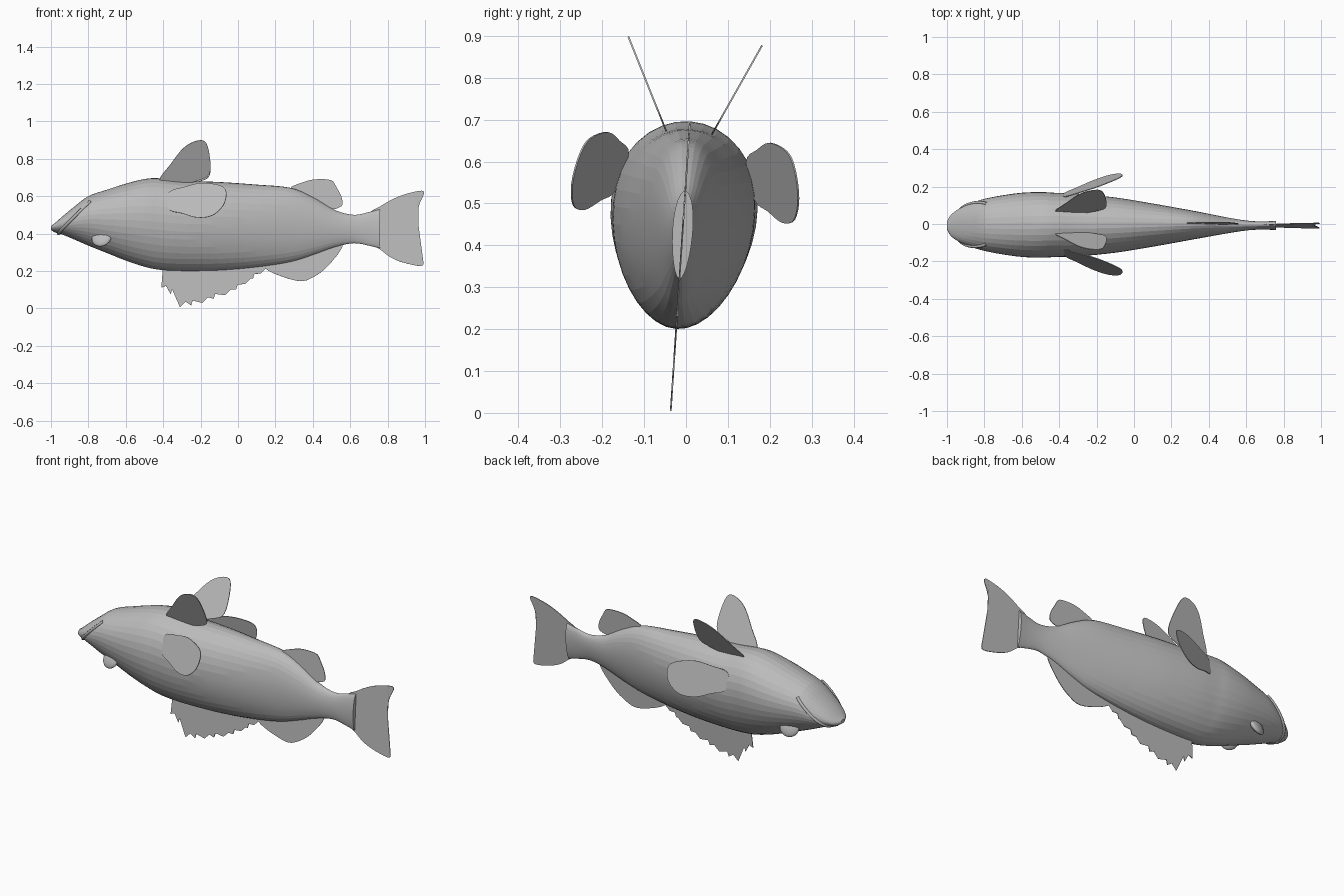
import bpy
import bmesh
import math
from mathutils import Matrix, Vector

cube = bpy.data.objects.get("Cube")
if cube:
    bpy.data.objects.remove(cube)

grey = bpy.data.materials.new("plain grey")
grey.use_nodes = True
grey.diffuse_color = (.5, .5, .5, 1)
grey.node_tree.nodes["Principled BSDF"].inputs["Base Color"].default_value = grey.diffuse_color

# The whole fish leans slightly about its long axis
ROLL = (Matrix.Translation((0, -.007, .45)) @ Matrix.Rotation(-.066, 4, 'X')
        @ Matrix.Translation((0, 0, -.45)))


def add_object(name, data, local=Matrix.Identity(4)):
    obj = bpy.data.objects.new(name, data)
    bpy.context.scene.collection.objects.link(obj)
    data.materials.append(grey)
    obj.matrix_world = ROLL @ local
    return obj


def smooth_points(points, steps, closed=False):
    """Catmull-Rom curve through points of any dimension."""
    pts = [Vector(p) for p in points]
    count = len(pts)
    pick = (lambda i: pts[i % count]) if closed else (lambda i: pts[max(0, min(count - 1, i))])
    result = []
    for i in range(count if closed else count - 1):
        a, b, c, d = (pick(i + k) for k in (-1, 0, 1, 2))
        for s in range(steps):
            t = s / steps
            result.append(b + (c - a) * t / 2 + (a * 2 - b * 5 + c * 4 - d) * t * t / 2
                          + (b * 3 - a - c * 3 + d) * t ** 3 / 2)
    if not closed:
        result.append(pts[-1])
    return result


# Body stations: x, upper edge, lower edge, half width
stations = smooth_points([
    (-1, .44, .42, .02), (-.98, .455, .407, .055), (-.94, .49, .395, .085),
    (-.88, .54, .37, .113), (-.8, .6, .335, .138), (-.7, .635, .295, .157),
    (-.6, .667, .255, .17), (-.5, .692, .222, .174), (-.42, .696, .206, .17),
    (-.3, .683, .2, .166), (-.1, .676, .203, .146), (.1, .662, .22, .114),
    (.28, .645, .248, .082), (.4, .595, .285, .06), (.52, .525, .328, .038),
    (.62, .5, .348, .024), (.7, .515, .335, .021), (.76, .53, .32, .024)], 4)


def section(top, low, width, angle):
    """Egg-shaped cross section, fuller towards the belly."""
    rise = math.sin(angle)
    return (width * math.cos(angle) * (1 + .13 * rise),
            (top + low) / 2 + (top - low) / 2 * rise)


def skin_y(x, z):
    """Half width of the body at a given length and height."""
    for a, b in zip(stations, stations[1:]):
        if a[0] <= x <= b[0]:
            _, top, low, width = a.lerp(b, (x - a[0]) / (b[0] - a[0]))
            rise = max(-1, min(1, (2 * z - top - low) / (top - low)))
            return section(top, low, width, math.asin(rise))[0]
    return 0


# Body
SIDES = 36
bm = bmesh.new()
rings = [[bm.verts.new((x, *section(top, low, width, math.tau * k / SIDES)))
          for k in range(SIDES)] for x, top, low, width in stations]
for a, b in zip(rings, rings[1:]):
    for k in range(SIDES):
        n = (k + 1) % SIDES
        bm.faces.new((a[k], a[n], b[n], b[k]))
bm.faces.new(rings[0])
bm.faces.new(rings[-1])
bmesh.ops.recalc_face_normals(bm, faces=bm.faces)
mesh = bpy.data.meshes.new("body")
bm.to_mesh(mesh)
bm.free()
body = add_object("body", mesh)
bpy.context.view_layer.objects.active = body
body.select_set(True)
bpy.ops.object.shade_smooth_by_angle(angle=math.radians(6))
body.select_set(False)


def fin(name, outline, depth=lambda x, z: 0, steps=4):
    """Thin sheet with an outline in x and z, placed sideways by depth."""
    if steps > 1:
        outline = smooth_points(outline, steps, closed=True)
    bm = bmesh.new()
    face = bm.faces.new([bm.verts.new((x, depth(x, z), z)) for x, z in outline])
    bmesh.ops.triangulate(bm, faces=[face])
    mesh = bpy.data.meshes.new(name)
    bm.to_mesh(mesh)
    bm.free()
    obj = add_object(name, mesh)
    sheet = obj.modifiers.new("thickness", 'SOLIDIFY')
    sheet.thickness = .004
    sheet.offset = 0


# Spiny back fin, hanging below the inverted body
spines = [(-.41, .11), (-.385, .12)]
tips = [(-.36, .075), (-.31, .004), (-.25, .015), (-.19, .028), (-.13, .05),
        (-.07, .07), (-.01, .1), (.04, .13), (.08, .158), (.12, .185)]
for x, z in tips:
    spines += [(x, z), (x + .008, z + .026), (x + .03, z + .03)]
fin("spiny_dorsal_fin", [(-.4, .24), (-.4, .2)] + spines + [(.16, .21), (.16, .26)], steps=1)

# Soft back fin, belly fin and tail
fin("soft_dorsal_fin", [(.12, .25), (.15, .21), (.22, .175), (.33, .145), (.4, .165),
                        (.48, .225), (.56, .335), (.48, .33), (.3, .29)])
fin("anal_fin", [(.28, .64), (.34, .672), (.41, .69), (.5, .685), (.525, .645),
                 (.552, .6), (.552, .545), (.46, .53), (.34, .58)])
fin("tail_fin", [(.7, .5), (.76, .545), (.84, .59), (.92, .618), (.995, .625),
                 (.968, .55), (.953, .43), (.966, .31), (.99, .23), (.9, .24),
                 (.82, .27), (.76, .315), (.7, .36)])

# Paired fins, eyes
for label, side in (("left", 1), ("right", -1)):
    fin(label + "_pectoral_fin",
        [(-.37, .52), (-.3, .495), (-.22, .47), (-.14, .478), (-.08, .53), (-.062, .6),
         (-.09, .64), (-.19, .658), (-.28, .64), (-.37, .61)],
        lambda x, z: side * (.155 + .365 * (x + .37) - .29 * (z - .565)))
    fin(label + "_pelvic_fin",
        [(-.42, .675), (-.36, .765), (-.29, .85), (-.22, .886), (-.17, .875),
         (-.148, .78), (-.155, .71), (-.21, .682), (-.3, .66)],
        lambda x, z: side * (.055 + .48 * (z - .67)))
    bm = bmesh.new()
    bmesh.ops.create_uvsphere(bm, u_segments=20, v_segments=10, radius=1)
    mesh = bpy.data.meshes.new(label + "_eye")
    bm.to_mesh(mesh)
    bm.free()
    mesh.shade_smooth()
    place = (Matrix.Translation((-.73, side * (skin_y(-.73, .37) - .004), .37))
             @ Matrix.Rotation(side * .45, 4, 'X') @ Matrix.Rotation(side * .25, 4, 'Z')
             @ Matrix.Diagonal((.054, .02, .052, 1)))
    add_object(label + "_eye", mesh, place)

# Lip running around the mouth from corner to corner
half = []
for k in range(13):
    s = k / 12
    x, z = -.79 - .17 * s, .565 - .165 * s
    half.append((x, skin_y(x, z), z))
path = half + [(x, -y, z) for x, y, z in reversed(half)]
curve = bpy.data.curves.new("mouth_lip", 'CURVE')
curve.dimensions = '3D'
curve.bevel_depth = .009
curve.bevel_resolution = 1
line = curve.splines.new('POLY')
line.points.add(len(path) - 1)
for point, co in zip(line.points, path):
    point.co = (*co, 1)
add_object("mouth_lip", curve)
